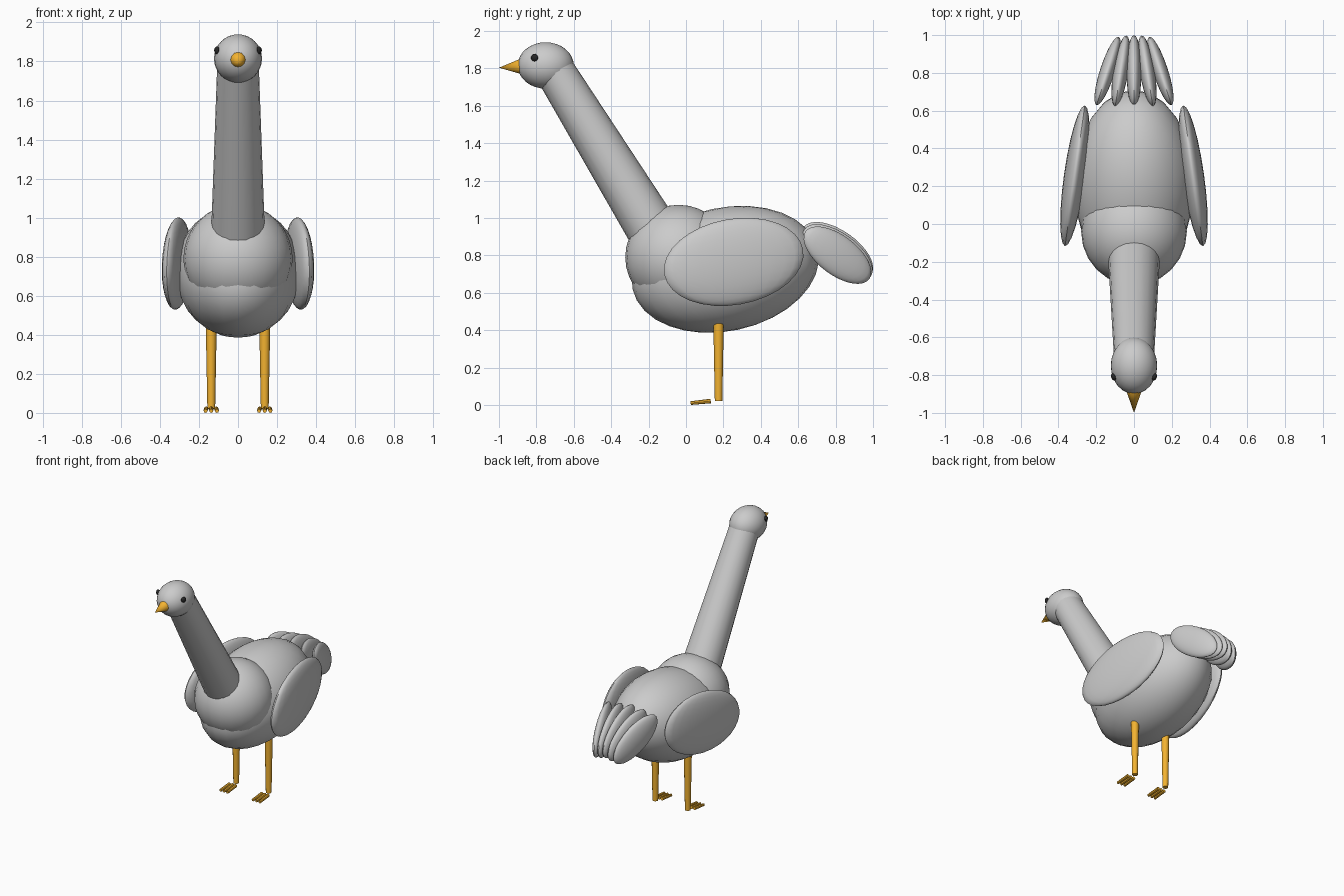
import bpy
from math import radians
from mathutils import Vector

if "Cube" in bpy.data.objects:
    bpy.data.objects.remove(bpy.data.objects["Cube"])


def material(name, rgb):
    m = bpy.data.materials.new(name)
    m.diffuse_color = (*rgb, 1)
    m.use_nodes = True
    m.node_tree.nodes["Principled BSDF"].inputs["Base Color"].default_value = m.diffuse_color
    return m


ORANGE = material("orange", (0.9, 0.45, 0.03))
BLACK = material("black", (0.02, 0.02, 0.02))


def finish(name, mat):
    ob = bpy.context.object
    ob.name = name
    if mat:
        ob.data.materials.append(mat)
    bpy.ops.object.shade_smooth_by_angle(angle=radians(40))
    return ob


def ellipsoid(name, loc, radii, rot=(0, 0, 0), mat=None, seg=24, rings=16):
    bpy.ops.mesh.primitive_uv_sphere_add(segments=seg, ring_count=rings, radius=1, location=loc,
                                         rotation=[radians(a) for a in rot])
    bpy.context.object.scale = radii
    bpy.ops.object.transform_apply(location=False, rotation=False, scale=True)
    return finish(name, mat)


def taper(name, a, b, ra, rb, mat=None, sides=16):
    """Tapered cylinder from point a to point b."""
    a, b = Vector(a), Vector(b)
    d = b - a
    bpy.ops.mesh.primitive_cone_add(vertices=sides, radius1=ra, radius2=rb, depth=d.length,
                                    location=(a + b) / 2,
                                    rotation=d.to_track_quat('Z', 'Y').to_euler())
    return finish(name, mat)


# Body, chest, neck and head
ellipsoid("body", (0, 0.21, 0.725), (0.32, 0.507, 0.33), (12, 0, 0))
ellipsoid("chest", (0, -0.04, 0.79), (0.28, 0.285, 0.28))
taper("neck", (0, -0.13, 0.856), (0, -0.71, 1.80), 0.14, 0.106, sides=20)
ellipsoid("head", (0, -0.75, 1.815), (0.123, 0.15, 0.124))
taper("beak", (0, -0.88, 1.81), (0, -1.0, 1.803), 0.042, 0, ORANGE, 12)

for side, s in (("right", 1), ("left", -1)):
    ellipsoid(side + "_eye", (s * 0.108, -0.81, 1.857), (0.013, 0.02, 0.02),
              (0, 0, -s * 22), BLACK, 12, 8)
    ellipsoid(side + "_wing", (s * 0.313, 0.255, 0.765), (0.058, 0.381, 0.23), (10, 0, s * 8))
    # Leg and three toes
    x = s * 0.137
    taper(side + "_leg", (x, 0.174, 0.02), (x, 0.174, 0.5), 0.02, 0.029, ORANGE, 12)
    for i in (-1, 0, 1):
        taper(f"{side}_toe_{i + 2}", (x + i * 0.026, 0.132, 0.021),
              (x + i * 0.029, 0.025, 0.010), 0.012, 0.010, ORANGE, 8)

# Tail feathers, closing together toward the tip
for i in range(-2, 3):
    ellipsoid(f"tail_feather_{i + 3}", (i * 0.07, 0.81, 0.825 - 0.012 * abs(i)),
              (0.04, 0.22, 0.107), (-35, 0, i * 9))
